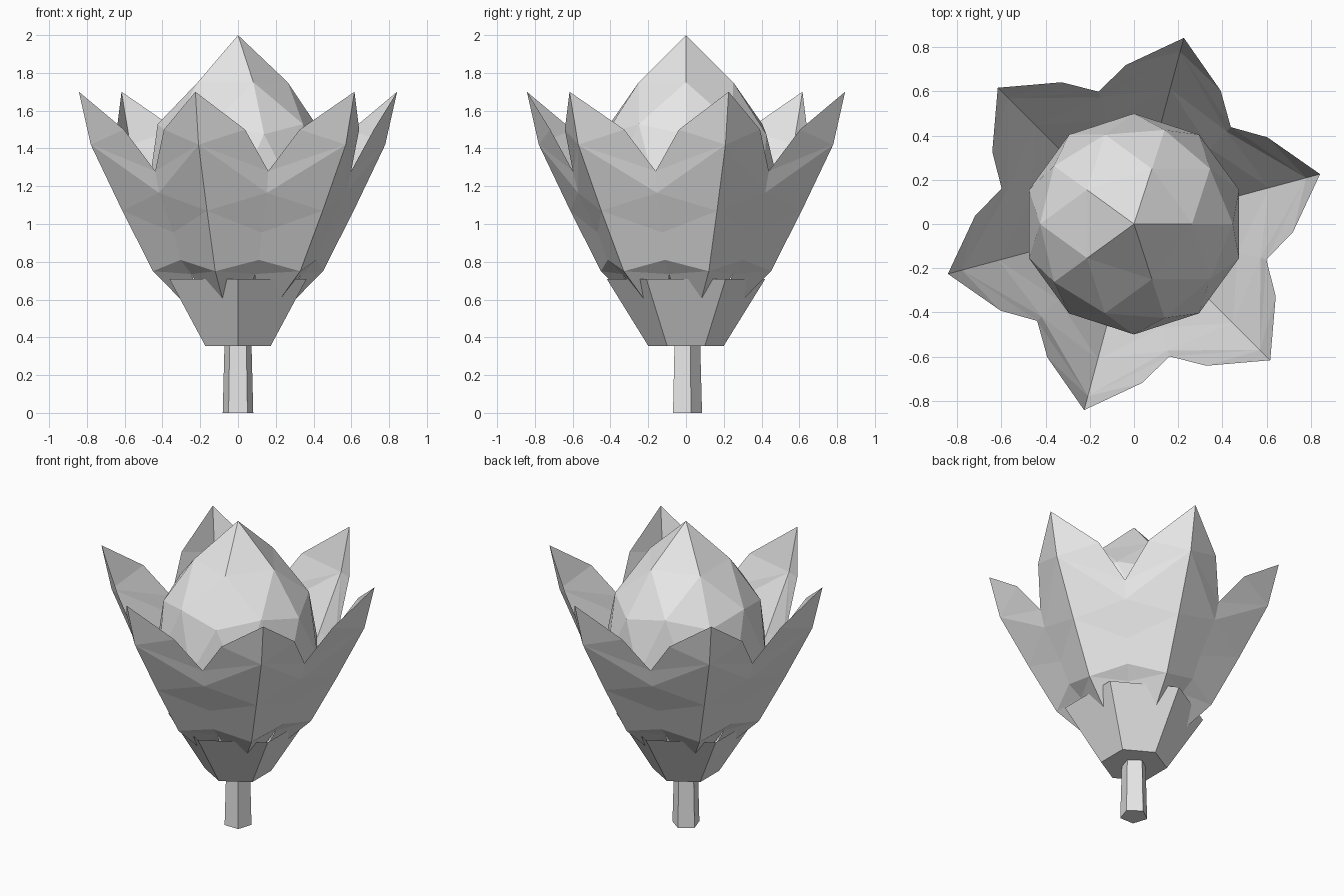
import bpy
import bmesh
from math import cos, sin, pi, radians

cube = bpy.data.objects.get("Cube")
if cube:
    bpy.data.objects.remove(cube, do_unlink=True)

grey = bpy.data.materials.new("plain_grey")
grey.use_nodes = True
grey.diffuse_color = (0.8, 0.8, 0.8, 1)
grey.node_tree.nodes["Principled BSDF"].inputs["Base Color"].default_value = (0.8, 0.8, 0.8, 1)


def finish(name, bm):
    mesh = bpy.data.meshes.new(name)
    bm.to_mesh(mesh)
    bm.free()
    mesh.materials.append(grey)
    obj = bpy.data.objects.new(name, mesh)
    bpy.context.collection.objects.link(obj)
    return obj


def polar(angle, r, z):
    a = radians(angle)
    return (r * cos(a), r * sin(a), z)


def tapered_prism(name, sides, low, high, cap_top):
    """Sides with a vertex at the back; low and high are (radius, height)."""
    bm = bmesh.new()
    rings = [[bm.verts.new(polar(90 + 360 * i / sides, r, z)) for i in range(sides)]
             for r, z in (low, high)]
    for i in range(sides):
        j = (i + 1) % sides
        bm.faces.new((rings[0][i], rings[0][j], rings[1][j], rings[1][i]))
    bm.faces.new(rings[0][::-1])
    if cap_top:
        bm.faces.new(rings[1])
    return finish(name, bm)


# Stem and open cup
tapered_prism("stem", 5, (0.085, 0), (0.075, 0.37), True)
tapered_prism("calyx_cup", 6, (0.2, 0.355), (0.42, 0.71), False)

# Petal keel (radius, height) from base to tip
keel = [(0.16, 0.45), (0.323, 0.61), (0.466, 0.75), (0.634, 1.07), (0.807, 1.42), (0.872, 1.7)]
# Petal margin (angle from keel, radius, height) from base to shoulder
margin = [(14, 0.15, 0.45), (30, 0.35, 0.735), (30, 0.43, 0.81), (30, 0.485, 0.955),
          (30, 0.592, 1.165), (30, 0.62, 1.28), (18, 0.72, 1.5)]
# Facets of one half: k = keel point, m = margin point
facets = ["k0 m0 m1 k1", "k1 m1 k2", "k2 m1 m2", "k2 m2 m3 k3", "k3 m3 m4",
          "k3 m4 k4", "k4 m4 m5", "k4 m5 m6", "k4 m6 k5"]


def petal(name, direction):
    bm = bmesh.new()
    points = {f"k{i}": bm.verts.new(polar(direction, r, z)) for i, (r, z) in enumerate(keel)}
    for side in (1, -1):
        for i, (a, r, z) in enumerate(margin):
            points[f"m{i}"] = bm.verts.new(polar(direction + side * a, r, z))
        for facet in facets:
            bm.faces.new([points[p] for p in facet.split()][::side])
    bmesh.ops.recalc_face_normals(bm, faces=bm.faces)
    return finish(name, bm)


for n in range(6):
    petal(f"petal_{n + 1}", 15 + 60 * n)

# Faceted bud, stretched upward to a point
bm = bmesh.new()
bmesh.ops.create_icosphere(bm, subdivisions=2, radius=0.5)
for v in bm.verts:
    if v.co.z > 0.49:
        v.co.z = 0.83
    elif v.co.z > 0.01:
        v.co.z *= 1.365
    v.co.z += 1.17
finish("bud", bm)
